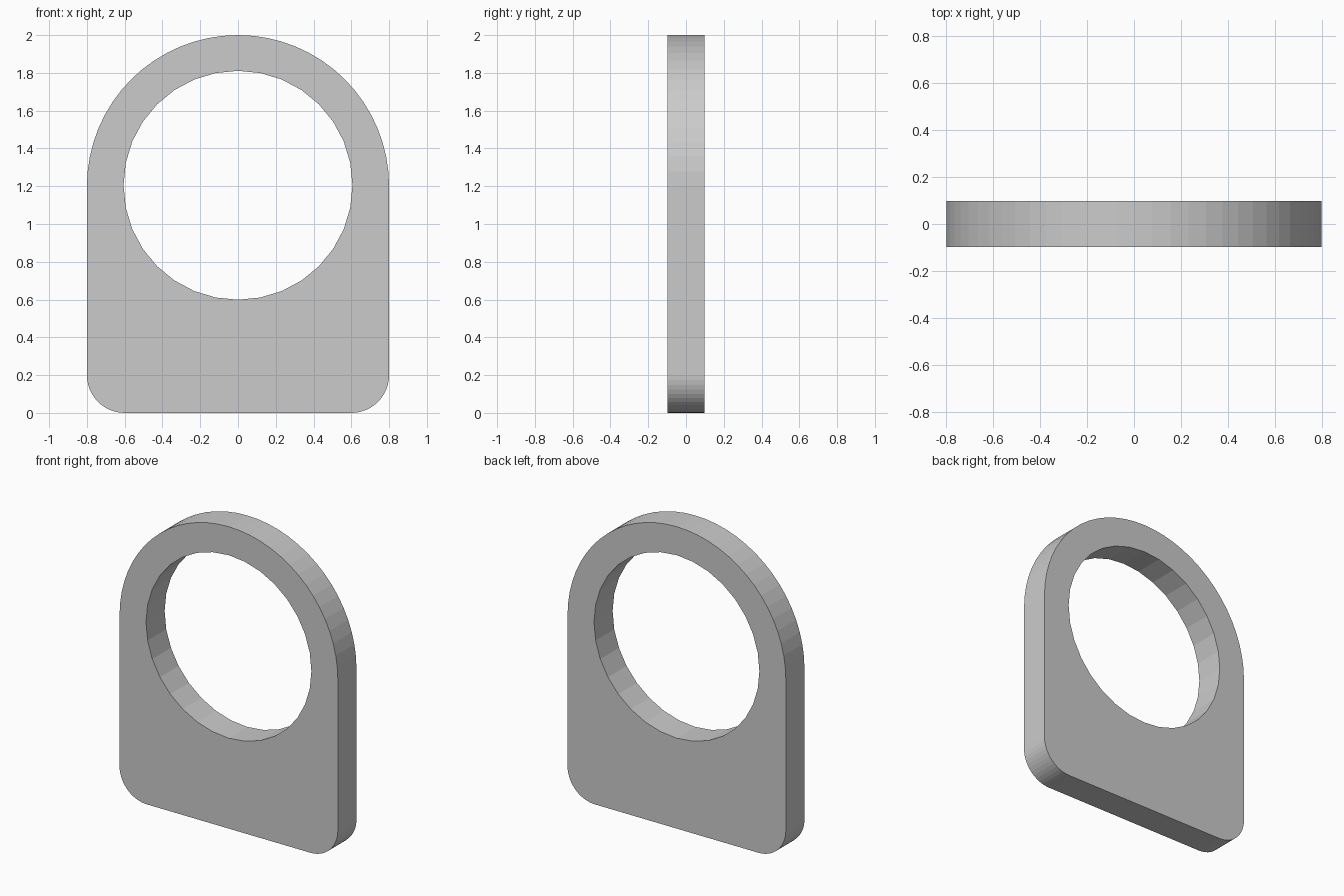
import bpy, bmesh
from math import pi, cos, sin

if "Cube" in bpy.data.objects:
    bpy.data.objects.remove(bpy.data.objects["Cube"])

HALF_T = 0.0975


def arc(cx, cz, r, a0, a1, steps):
    """Points along an arc in the XZ plane, angles in units of pi."""
    return [(cx + r * cos(pi * (a0 + (a1 - a0) * i / steps)),
             cz + r * sin(pi * (a0 + (a1 - a0) * i / steps)))
            for i in range(steps + 1)]


def add_loop(bm, points):
    verts = [bm.verts.new((x, -HALF_T, z)) for x, z in points]
    return [bm.edges.new((v, verts[(i + 1) % len(verts)])) for i, v in enumerate(verts)]


# Arched outline: round top, straight sides, rounded bottom corners
outline = (arc(0, 1.2, 0.8, 0, 1, 32)
           + arc(-0.6, 0.2, 0.2, 1, 1.5, 12)
           + arc(0.6, 0.2, 0.2, 1.5, 2, 12))
# Large round eye, concentric with the arch
hole = arc(0, 1.205, 0.606, 0, 2, 32)[:-1]

# Fill the front face around the hole and give it thickness
bm = bmesh.new()
edges = add_loop(bm, outline) + add_loop(bm, hole)
bmesh.ops.triangle_fill(bm, edges=edges, use_beauty=True, use_dissolve=False, normal=(0, -1, 0))
ext = bmesh.ops.extrude_face_region(bm, geom=bm.faces[:])
bmesh.ops.translate(bm, vec=(0, 2 * HALF_T, 0),
                    verts=[g for g in ext["geom"] if isinstance(g, bmesh.types.BMVert)])
bmesh.ops.recalc_face_normals(bm, faces=bm.faces[:])

mesh = bpy.data.meshes.new("lug_plate")
bm.to_mesh(mesh)
bm.free()
plate = bpy.data.objects.new("lug_plate", mesh)
bpy.context.collection.objects.link(plate)
